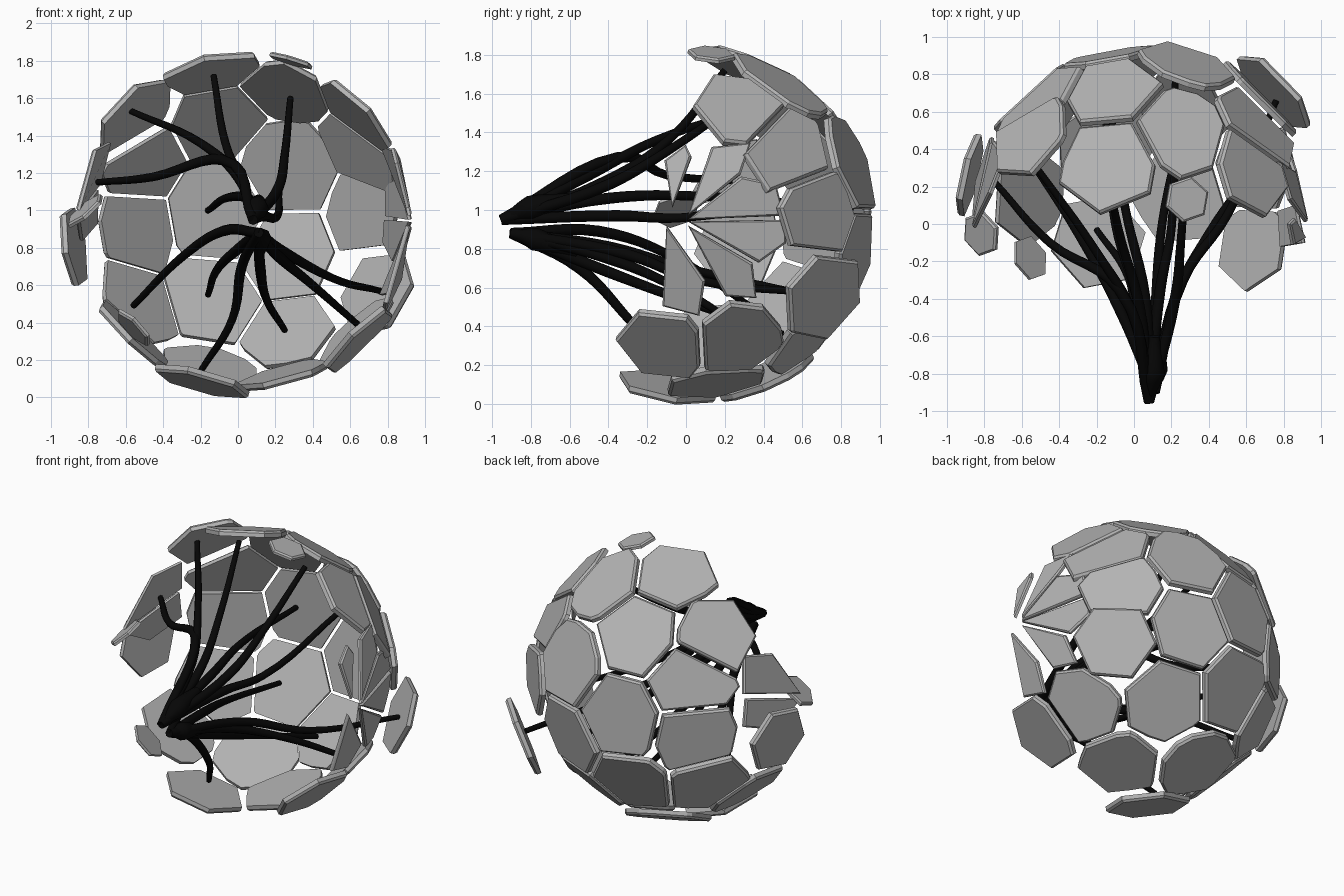
import bpy, bmesh, math
from mathutils import Vector

if "Cube" in bpy.data.objects:
    bpy.data.objects.remove(bpy.data.objects["Cube"])

CENTRE = Vector((0.03, 0.05, 0.94))
RADIUS = 0.87
GAP = 0.009


def material(name, colour):
    m = bpy.data.materials.new(name)
    m.use_nodes = True
    m.diffuse_color = colour
    m.node_tree.nodes["Principled BSDF"].inputs["Base Color"].default_value = colour
    m.node_tree.nodes["Principled BSDF"].inputs["Roughness"].default_value = 0.6
    return m


grey = material("panel grey", (0.45, 0.45, 0.45, 1))
black = material("cable black", (0.002, 0.002, 0.002, 1))


def finish(name, bm, face, outward, thick):
    """Thicken one flat face outwards, chamfer its outer rim, make an object."""
    ret = bmesh.ops.extrude_face_region(bm, geom=[face])["geom"]
    top = [v for v in ret if isinstance(v, bmesh.types.BMVert)]
    bmesh.ops.translate(bm, verts=top, vec=outward * thick * 0.65)
    cap = [f for f in ret if isinstance(f, bmesh.types.BMFace)]
    bmesh.ops.recalc_face_normals(bm, faces=bm.faces)
    bmesh.ops.inset_region(bm, faces=cap, thickness=0.012, depth=thick * 0.35)
    bmesh.ops.recalc_face_normals(bm, faces=bm.faces)
    mesh = bpy.data.meshes.new(name)
    bm.to_mesh(mesh)
    bm.free()
    mesh.materials.append(grey)
    obj = bpy.data.objects.new(name, mesh)
    bpy.context.collection.objects.link(obj)


def panel(name, mid, facing, size, neighbours=(), turn=0.0, thick=0.04):
    """Flat hexagon around mid, trimmed halfway to each neighbouring direction."""
    d = facing.normalized()
    side = d.cross(Vector((0, 0, 1))).normalized()
    up = side.cross(d)
    bm = bmesh.new()
    ring = []
    for i in range(6):
        a = turn + i * math.tau / 6
        ring.append(bm.verts.new(mid + (side * math.cos(a) + up * math.sin(a)) * size))
    bm.faces.new(ring)
    for other in neighbours:
        n = other.normalized() - d
        if n.length < 0.9:
            n.normalize()
            bmesh.ops.bisect_plane(bm, geom=bm.verts[:] + bm.edges[:] + bm.faces[:],
                                   plane_co=CENTRE - n * GAP, plane_no=n, clear_outer=True)
    bm.faces.ensure_lookup_table()
    finish(name, bm, bm.faces[0], d, thick)


# Shell panels: position, lift off the shell, size before trimming
shell = [
    ("top_panel", (-0.14, 0.34, 1.77), 0, 0.29),
    ("top_left_panel", (0.27, 0.52, 1.68), 0, 0.3),
    ("upper_back_panel", (-0.13, 0.72, 1.51), 0, 0.32),
    ("upper_right_panel", (-0.59, 0.5, 1.54), 0.06, 0.265),
    ("upper_left_panel", (0.66, 0.31, 1.54), 0, 0.27),
    ("left_shoulder_panel", (0.66, 0.53, 1.33), 0, 0.32),
    ("back_left_panel", (0.28, 0.84, 1.23), 0.03, 0.3),
    ("back_centre_panel", (-0.13, 0.92, 1.0), 0, 0.32),
    ("left_back_panel", (0.69, 0.7, 0.97), 0.04, 0.28),
    ("back_low_left_panel", (0.3, 0.88, 0.75), 0.01, 0.3),
    ("back_right_panel", (-0.53, 0.68, 1.26), 0, 0.3),
    ("back_low_right_panel", (-0.57, 0.7, 0.9), 0, 0.3),
    ("right_side_panel", (-0.91, 0.27, 0.8), 0.09, 0.225),
    ("lifted_left_panel", (0.74, 0.7, 0.57), 0.19, 0.265),
    ("lower_back_panel", (-0.13, 0.72, 0.54), 0, 0.32),
    ("lower_back_left_panel", (0.28, 0.64, 0.34), 0, 0.3),
    ("lower_right_panel", (-0.56, 0.56, 0.5), 0, 0.3),
    ("lower_front_right_panel", (-0.57, 0.15, 0.32), 0, 0.27),
    ("lower_left_panel", (0.65, 0.27, 0.32), 0.02, 0.27),
    ("lower_front_left_panel", (0.64, -0.11, 0.31), 0.04, 0.255),
    ("bottom_left_panel", (0.25, 0.16, 0.1), 0, 0.28),
    ("bottom_back_panel", (-0.15, 0.42, 0.14), 0.04, 0.29),
    ("bottom_front_panel", (-0.2, -0.1, 0.06), 0.04, 0.265),
]
dirs = [(Vector(p) - CENTRE).normalized() for _, p, _, _ in shell]
for i, (name, p, lift, size) in enumerate(shell):
    mid = CENTRE + dirs[i] * (RADIUS - 0.035 + lift)
    panel(name, mid, dirs[i], size, dirs[:i] + dirs[i + 1:], turn=0.15)

# Small loose hexagons: position and facing
loose = [
    ("loose_top_panel", (0.28, 0.13, 1.79), (0.25, 0.08, 0.85)),
    ("loose_right_panel", (-0.81, -0.05, 0.99), (-0.6, -0.2, 0.7)),
    ("loose_low_right_panel", (-0.55, -0.18, 0.38), (-0.58, -0.23, -0.56)),
]
for name, p, facing in loose:
    panel(name, Vector(p), Vector(facing), 0.125, turn=0.5, thick=0.025)


def shard(name, side, outline):
    """Pointed plate on one flank of the shell, outlined in y and z."""
    pts = []
    for y, z in outline:
        dy, dz = y - CENTRE.y, z - CENTRE.z
        x = CENTRE.x + side * math.sqrt((RADIUS + 0.01) ** 2 - dy * dy - dz * dz)
        pts.append(Vector((x, y, z)))
    bm = bmesh.new()
    face = bm.faces.new([bm.verts.new(p) for p in pts])
    outward = (sum(pts, Vector()) / len(pts) - CENTRE).normalized()
    finish(name, bm, face, outward, 0.025)


# Pointed shards that meet at a spike on each flank
left_shards = [
    [(0.01, 0.97), (0.13, 1.32), (0.33, 1.34), (0.28, 1.18)],
    [(0.01, 0.95), (0.28, 1.17), (0.46, 1.13), (0.5, 0.97)],
    [(0.01, 0.94), (0.51, 0.95), (0.51, 0.83), (0.37, 0.73)],
    [(0.01, 0.92), (0.34, 0.73), (0.36, 0.55), (0.2, 0.56)],
    [(-0.1, 0.92), (0.1, 0.64), (0.07, 0.46), (-0.12, 0.51)],
    [(-0.11, 1.25), (0.0, 1.33), (0.03, 1.27), (-0.07, 1.01)],
]
right_shards = [
    [(-0.02, 1.0), (0.16, 1.32), (0.36, 1.36), (0.44, 1.14)],
    [(-0.02, 0.97), (0.43, 1.11), (0.46, 0.93), (0.22, 0.84)],
]
for i, outline in enumerate(left_shards):
    shard(f"left_shard_{i + 1}", 1, outline)
for i, outline in enumerate(right_shards):
    shard(f"right_shard_{i + 1}", -1, outline)


def cable(name, points, radii):
    """Round tapering cable through a few points."""
    curve = bpy.data.curves.new(name, "CURVE")
    curve.dimensions = "3D"
    curve.bevel_depth = 0.023
    curve.bevel_resolution = 2
    curve.resolution_u = 6
    curve.use_fill_caps = True
    spline = curve.splines.new("BEZIER")
    spline.bezier_points.add(len(points) - 1)
    for bp, co, radius in zip(spline.bezier_points, points, radii):
        bp.co = co
        bp.radius = radius
        bp.handle_left_type = bp.handle_right_type = "AUTO"
    curve.materials.append(black)
    obj = bpy.data.objects.new(name, curve)
    bpy.context.collection.objects.link(obj)


# Cables fan out from two gathered stems at the front to the shell
UPPER, LOWER = (0.08, -0.95, 0.95), (0.11, -0.9, 0.88)
cables = [
    (UPPER, (0.03, -0.45, 1.13), (-0.07, -0.08, 1.37), (-0.13, 0.2, 1.72)),
    (UPPER, (0.0, -0.5, 1.18), (-0.2, -0.15, 1.36), (-0.57, 0.37, 1.53)),
    (UPPER, (-0.08, -0.35, 1.27), (-0.45, -0.1, 1.18), (-0.75, 0.23, 1.15)),
    (UPPER, (0.22, -0.4, 1.13), (0.25, -0.1, 1.3), (0.28, 0.33, 1.6)),
    (UPPER, (0.14, -0.35, 0.97), (0.2, -0.02, 0.96), (0.22, 0.8, 1.1)),
    (UPPER, (0.06, -0.4, 1.06), (-0.05, 0.1, 1.07), (-0.16, 0.86, 1.0)),
    (LOWER, (-0.08, -0.45, 0.89), (-0.3, -0.05, 0.75), (-0.56, 0.35, 0.49)),
    (LOWER, (0.02, -0.4, 0.81), (-0.1, 0.0, 0.7), (-0.16, 0.68, 0.55)),
    (LOWER, (0.02, -0.55, 0.7), (-0.03, -0.28, 0.42), (-0.2, -0.03, 0.14)),
    (LOWER, (0.12, -0.4, 0.68), (0.15, 0.0, 0.53), (0.25, 0.5, 0.36)),
    (LOWER, (0.22, -0.4, 0.75), (0.4, -0.05, 0.6), (0.64, 0.3, 0.39)),
    (LOWER, (0.26, -0.3, 0.77), (0.5, 0.05, 0.64), (0.76, 0.66, 0.57)),
]
for i, points in enumerate(cables):
    cable(f"cable_{i + 1}", points, (1.2, 1.25, 1.0, 0.75))

cable("upper_stem", (UPPER, (0.1, -0.8, 1.01), (0.11, -0.6, 1.06)), (0.6, 2.8, 1.2))
cable("lower_stem", (LOWER, (0.12, -0.78, 0.85), (0.12, -0.56, 0.78)), (0.6, 2.6, 1.2))
